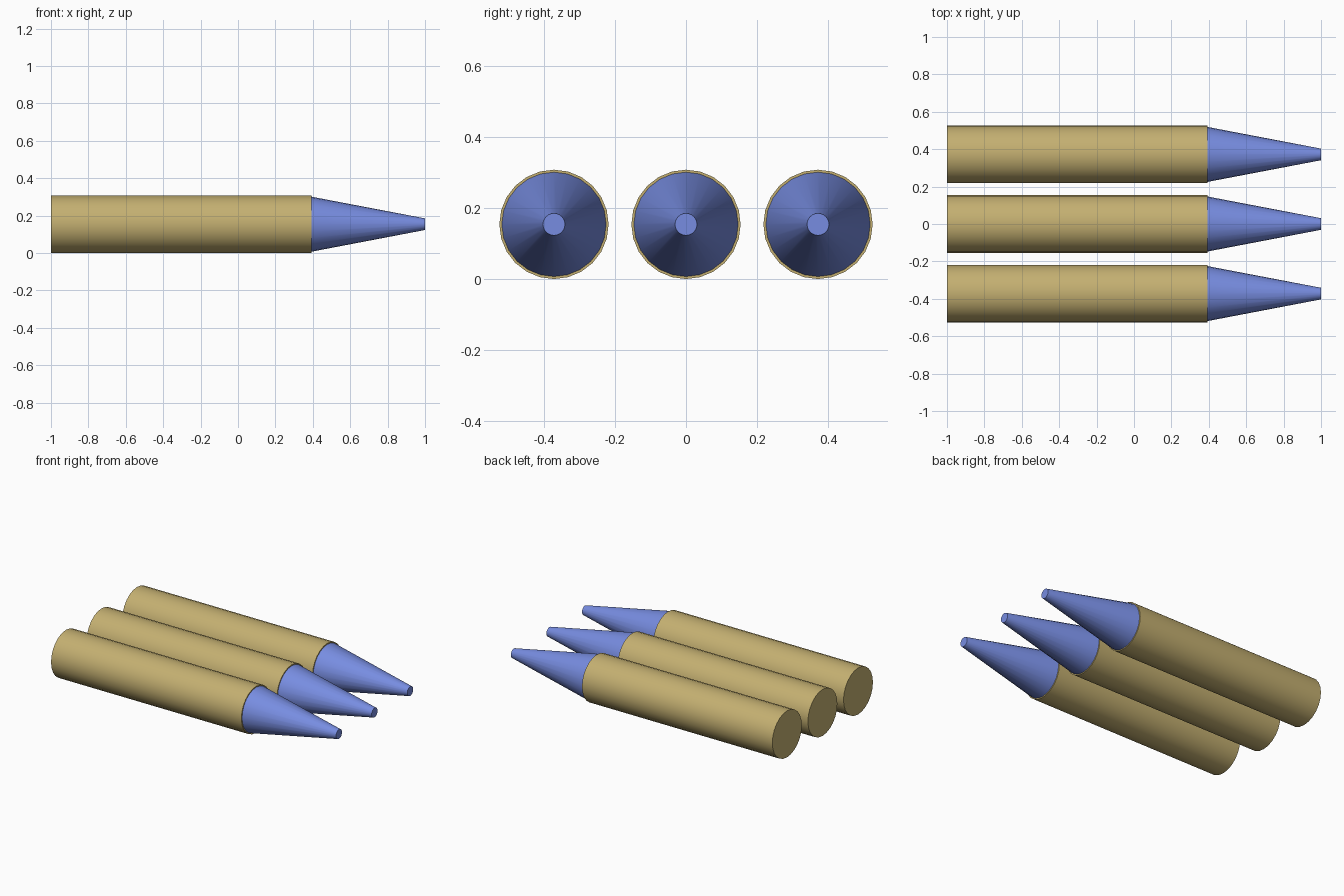
import bpy
import math

cube = bpy.data.objects.get("Cube")
if cube:
    bpy.data.objects.remove(cube, do_unlink=True)

RADIUS = 0.154
SHOULDER = 0.393   # x where the case ends and the tip begins
SPACING = 0.372
SIDES = 24


def material(name, rgb):
    mat = bpy.data.materials.new(name)
    mat.use_nodes = True
    color = (*rgb, 1)
    mat.diffuse_color = color
    mat.node_tree.nodes["Principled BSDF"].inputs["Base Color"].default_value = color
    return mat


def tapered(name, x0, x1, r0, r1, y, mat):
    """Capped round part lying along x, from radius r0 to r1."""
    bpy.ops.mesh.primitive_cone_add(
        vertices=SIDES, radius1=r0, radius2=r1, depth=x1 - x0,
        location=((x0 + x1) / 2, y, RADIUS), rotation=(0, math.pi / 2, 0))
    obj = bpy.context.object
    obj.name = name
    obj.data.materials.append(mat)
    bpy.ops.object.shade_smooth_by_angle(angle=math.radians(30))


brass = material("brass_tan", (0.55, 0.43, 0.165))
blue = material("tip_blue", (0.185, 0.265, 0.75))

# Three rounds side by side: straight case plus blunt conical tip
for label, row in (("front", -1), ("middle", 0), ("back", 1)):
    y = row * SPACING
    tapered(label + "_case", -1, SHOULDER, RADIUS, RADIUS, y, brass)
    tapered(label + "_tip", SHOULDER, 1, 0.147, 0.031, y, blue)
